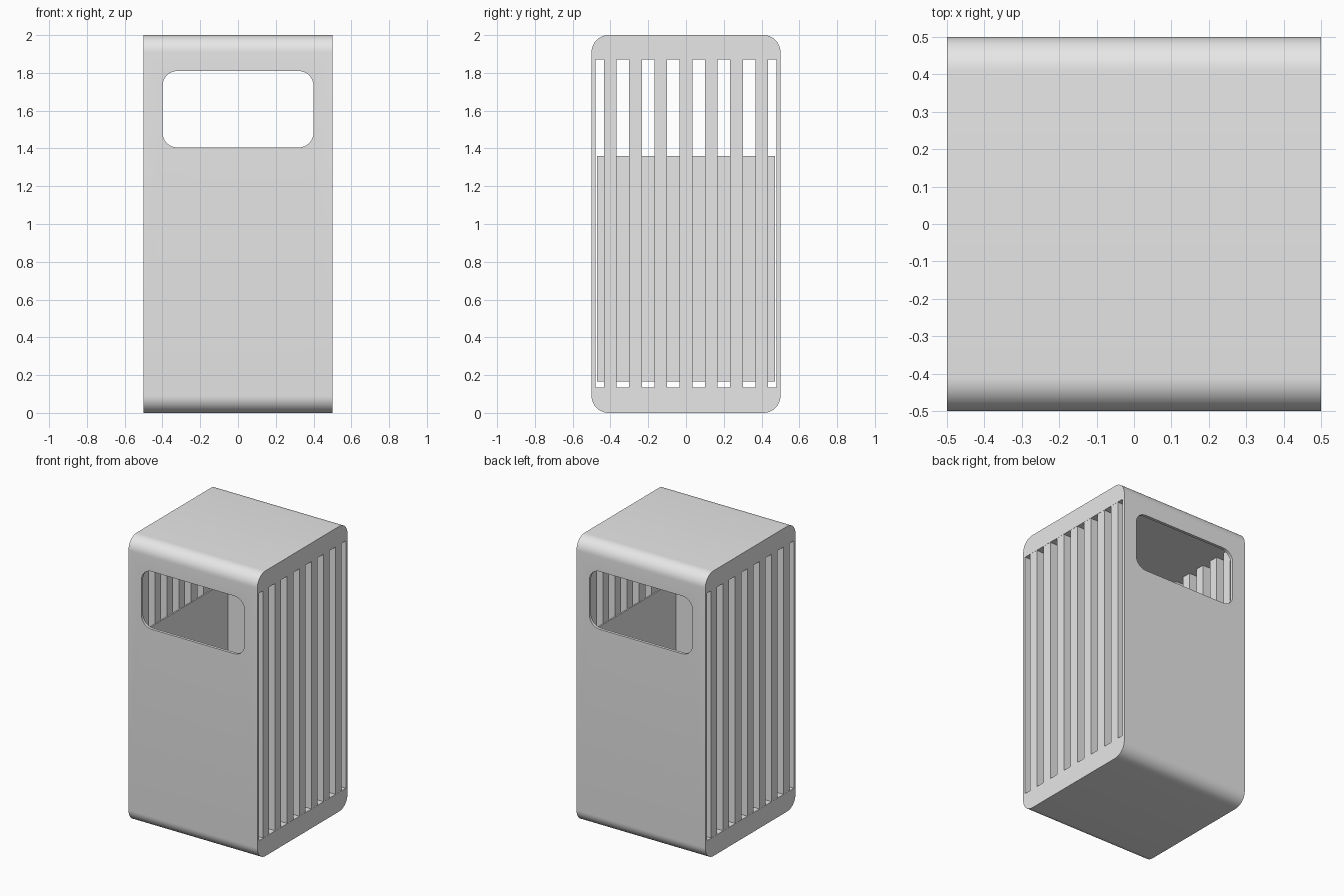
import bpy, bmesh, math

cube = bpy.data.objects.get("Cube")
if cube:
    bpy.data.objects.remove(cube)

grey = bpy.data.materials.new("light_grey")
grey.use_nodes = True
grey.diffuse_color = (0.8, 0.8, 0.8, 1)
grey.node_tree.nodes["Principled BSDF"].inputs["Base Color"].default_value = (0.8, 0.8, 0.8, 1)


def make_object(name, bm):
    bmesh.ops.recalc_face_normals(bm, faces=bm.faces)
    mesh = bpy.data.meshes.new(name)
    bm.to_mesh(mesh)
    bm.free()
    mesh.materials.append(grey)
    obj = bpy.data.objects.new(name, mesh)
    bpy.context.collection.objects.link(obj)
    return obj


def box(name, low, high):
    bm = bmesh.new()
    bmesh.ops.create_cube(bm, size=1)
    for v in bm.verts:
        v.co = [a + (c + 0.5) * (b - a) for a, b, c in zip(low, high, v.co)]
    return make_object(name, bm)


def rounded_prism(name, half_width, z0, z1, radius, half_depth, axis):
    """Rounded rectangle in the z plane, extruded along x or y."""
    bm = bmesh.new()
    verts = []
    steps = 10
    mid, half_height = (z0 + z1) / 2, (z1 - z0) / 2
    for corner, (su, sz) in enumerate([(1, 1), (-1, 1), (-1, -1), (1, -1)]):
        for i in range(steps + 1):
            a = (corner + i / steps) * math.pi / 2
            u = su * (half_width - radius) + radius * math.cos(a)
            z = mid + sz * (half_height - radius) + radius * math.sin(a)
            co = (-half_depth, u, z) if axis == "x" else (u, -half_depth, z)
            verts.append(bm.verts.new(co))
    face = bm.faces.new(verts)
    new = bmesh.ops.extrude_face_region(bm, geom=[face])["geom"]
    for v in new:
        if isinstance(v, bmesh.types.BMVert):
            v.co["xyz".index(axis)] = half_depth
    return make_object(name, bm)


def cut(target, cutter):
    cutter.hide_render = True
    mod = target.modifiers.new("cut", "BOOLEAN")
    mod.operation = "DIFFERENCE"
    mod.solver = "EXACT"
    mod.object = cutter
    bpy.context.view_layer.objects.active = target
    bpy.ops.object.modifier_apply(modifier=mod.name)
    bpy.data.objects.remove(cutter)


# Outer shell, open at both sides, with a rounded opening front and back
shell = rounded_prism("shell", 0.5, 0, 2, 0.09, 0.5, "x")
cut(shell, box("side_cutter", (-0.6, -0.48, 0.135), (0.6, 0.48, 1.87)))
cut(shell, rounded_prism("opening_cutter", 0.4, 1.405, 1.81, 0.08, 0.6, "y"))
bpy.ops.object.select_all(action="DESELECT")
shell.select_set(True)
bpy.context.view_layer.objects.active = shell
bpy.ops.object.shade_smooth_by_angle(angle=math.radians(30))

# Open-topped liner hanging inside
liner = box("liner", (-0.41, -0.472, 0.165), (0.41, 0.472, 1.36))
cut(liner, box("liner_cutter", (-0.4, -0.462, 0.175), (0.4, 0.462, 1.5)))

# Vertical slats on both sides
for side, sign in (("left", 1), ("right", -1)):
    for i in range(7):
        y = (i - 3) * 0.1335
        x0, x1 = sorted((sign * 0.433, sign * 0.499))
        box(f"{side}_slat_{i + 1}", (x0, y - 0.0335, 0.135), (x1, y + 0.0335, 1.87))
